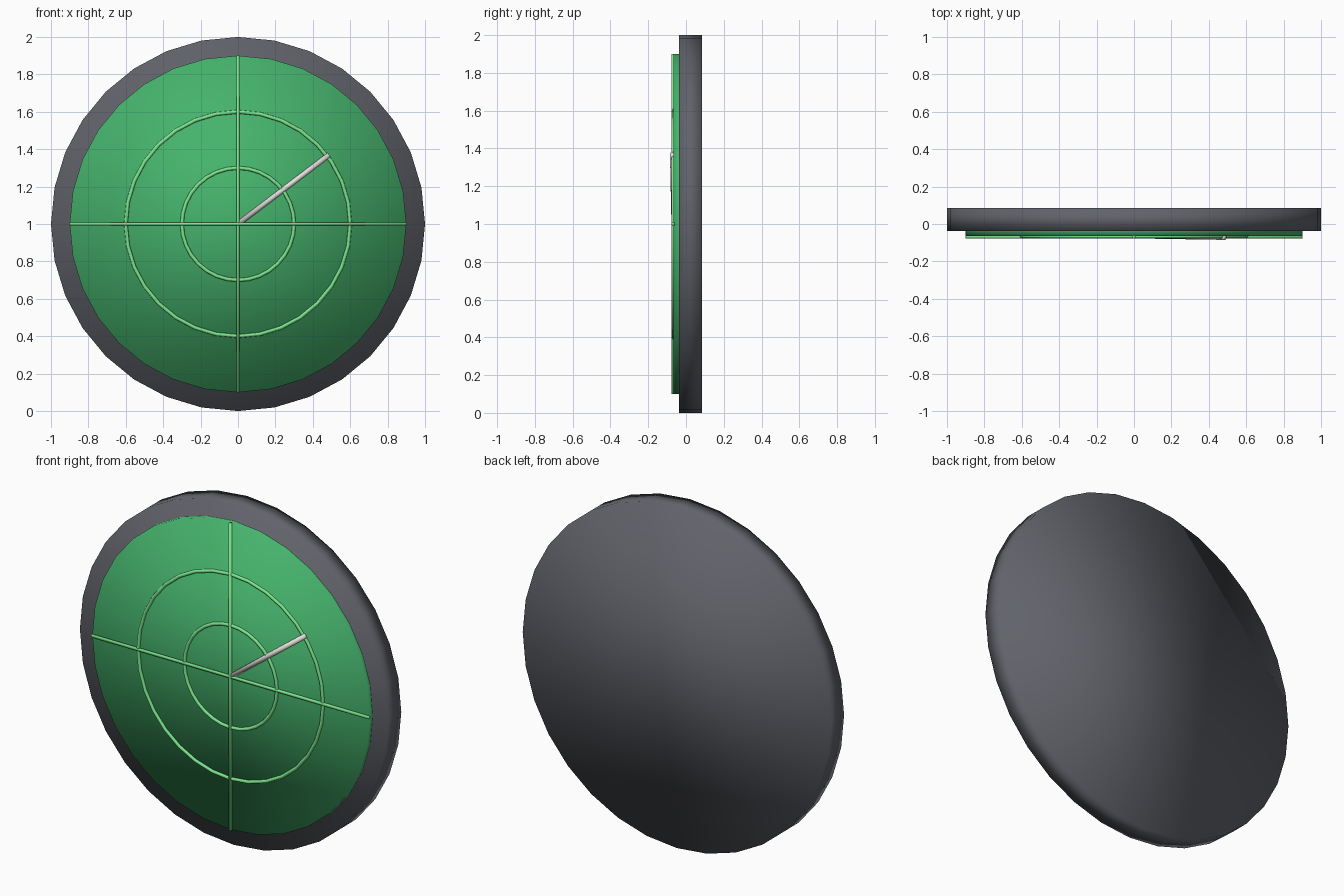
import bpy
from math import pi
from mathutils import Vector

if "Cube" in bpy.data.objects:
    bpy.data.objects.remove(bpy.data.objects["Cube"])


def material(name, rgb):
    m = bpy.data.materials.new(name)
    m.diffuse_color = (*rgb, 1)
    m.use_nodes = True
    m.node_tree.nodes["Principled BSDF"].inputs["Base Color"].default_value = m.diffuse_color
    return m


casing_mat = material("dark_casing", (0.12, 0.125, 0.145))
screen_mat = material("green_screen", (0.06, 0.45, 0.15))
line_mat = material("light_green", (0.2, 0.8, 0.27))
needle_mat = material("pale_needle", (0.8, 0.76, 0.74))


def finish(name, mat):
    ob = bpy.context.object
    ob.name = name
    ob.data.materials.append(mat)
    bpy.ops.object.shade_smooth()
    return ob


def rod(name, a, b, radius, sides, mat):
    a, b = Vector(a), Vector(b)
    d = b - a
    bpy.ops.mesh.primitive_cylinder_add(
        vertices=sides, radius=radius, depth=d.length, location=(a + b) / 2,
        rotation=d.to_track_quat('Z', 'Y').to_euler())
    return finish(name, mat)


# Casing and screen discs, facing -y
rod("casing", (0, 0.085, 1), (0, -0.037, 1), 1.0, 32, casing_mat)
rod("screen", (0, 0.0, 1), (0, -0.065, 1), 0.9, 32, screen_mat)

# Range rings
for name, r in (("inner_range_ring", 0.3), ("outer_range_ring", 0.6)):
    bpy.ops.mesh.primitive_torus_add(
        major_radius=r, minor_radius=0.01, major_segments=32, minor_segments=8,
        location=(0, -0.067, 1), rotation=(pi / 2, 0, 0))
    finish(name, line_mat)

# Cross lines
for name, size in (("horizontal_line", (1.8, 0.015, 0.015)),
                   ("vertical_line", (0.015, 0.015, 1.8))):
    bpy.ops.mesh.primitive_cube_add(size=1, location=(0, -0.0695, 1))
    bpy.context.object.scale = size
    bpy.ops.object.transform_apply(location=False, rotation=False, scale=True)
    finish(name, line_mat)

# Sweep needle, rising slightly off the screen toward its tip
rod("sweep_needle", (0, -0.063, 1), (0.487, -0.071, 1.37), 0.014, 12, needle_mat)
